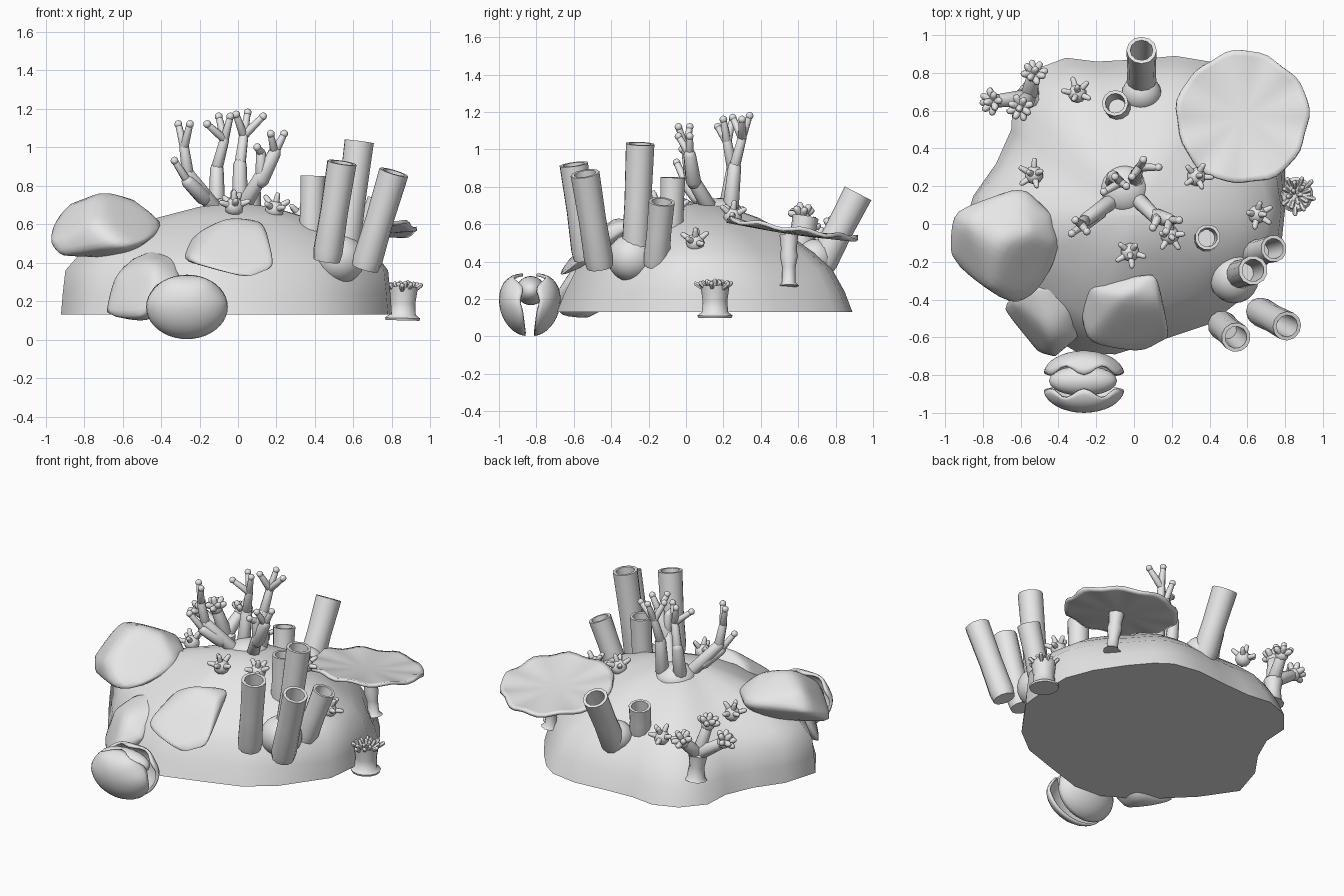
import bpy
import bmesh
from math import sin, cos, pi, tau, sqrt
from mathutils import Vector, Matrix

if "Cube" in bpy.data.objects:
    bpy.data.objects.remove(bpy.data.objects["Cube"])

stone = bpy.data.materials.new("pale_grey")
stone.use_nodes = True
stone.diffuse_color = (0.8, 0.8, 0.8, 1)
stone.node_tree.nodes["Principled BSDF"].inputs["Base Color"].default_value = (0.8, 0.8, 0.8, 1)


def finish(name, bm, angle=50, thickness=0):
    """Turn a bmesh into a smooth-shaded object."""
    bmesh.ops.remove_doubles(bm, verts=bm.verts, dist=0.0005)
    bmesh.ops.recalc_face_normals(bm, faces=bm.faces)
    mesh = bpy.data.meshes.new(name)
    bm.to_mesh(mesh)
    bm.free()
    mesh.materials.append(stone)
    ob = bpy.data.objects.new(name, mesh)
    bpy.context.collection.objects.link(ob)
    bpy.ops.object.select_all(action='DESELECT')
    ob.select_set(True)
    bpy.context.view_layer.objects.active = ob
    bpy.ops.object.shade_smooth_by_angle(angle=angle * pi / 180)
    if thickness:
        mod = ob.modifiers.new("thickness", 'SOLIDIFY')
        mod.thickness = thickness
        mod.offset = 0


def skin(bm, rings, cap_end=True):
    """Bridge rings of points, cap the start and, if wanted, the end."""
    rows = [[bm.verts.new(p) for p in ring] for ring in rings]
    n = len(rows[0])
    for a, b in zip(rows, rows[1:]):
        for i in range(n):
            j = (i + 1) % n
            bm.faces.new((a[i], a[j], b[j], b[i]))
    bm.faces.new(rows[0][::-1])
    if cap_end:
        bm.faces.new(rows[-1])


def lathe(bm, p, q, profile, n=10):
    """Turn (radius, distance) pairs about the axis from p towards q."""
    p, q = Vector(p), Vector(q)
    rot = (q - p).to_track_quat('Z', 'Y')
    skin(bm, [[p + rot @ Vector((r * cos(tau * i / n), r * sin(tau * i / n), d))
               for i in range(n)] for r, d in profile])


def limb(bm, p, q, r1, r2, n=8):
    d = (Vector(q) - Vector(p)).length
    e = 0.0005
    lathe(bm, p, q, [(e, -r1), (.7 * r1, -.7 * r1), (r1, 0), (r2, d),
                     (.7 * r2, d + .7 * r2), (e, d + r2)], n)


def ball(bm, c, size, level=2):
    m = Matrix.Translation(c) @ Matrix.Diagonal((*size, 1))
    bmesh.ops.create_icosphere(bm, subdivisions=level, radius=1, matrix=m)


# Mound: one outline shrunk ring by ring, steep at the sides, sloping at the front and back
outline = [(-.1, -.69), (.16, -.61), (.4, -.53), (.58, -.39), (.78, -.11), (.8, .08),
           (.8, .3), (.73, .48), (.61, .66), (.5, .79), (.4, .86), (.22, .89), (0, .87),
           (-.2, .86), (-.36, .88), (-.52, .82), (-.64, .68), (-.65, .5), (-.73, .32),
           (-.85, .15), (-.92, -.08), (-.77, -.3), (-.52, -.55), (-.3, -.68)]
# Shrink factors at the front, sides and back, then the height
steps = [(1, 1, 1, .13), (.94, .99, .95, .24), (.86, .975, .87, .36), (.75, .89, .75, .45),
         (.54, .7, .58, .555), (.36, .45, .4, .635), (.18, .22, .22, .69), (.01, .01, .01, .71)]
rings = []
for front, side, back, z in steps:
    ring = []
    for x, y in outline:
        b = min(1, max(0, (y - .1) * 1.8))
        f = min(1, max(0, (-y - .1) * 2.5))
        s = side * (1 - b - f) + back * b + front * f
        ring.append((x * s, .05 + (y - .05) * s, z))
    rings.append(ring)
bm = bmesh.new()
skin(bm, rings)
finish("reef_mound", bm, 55)


# Boulders: hulls of a few corners, subdivided and worn smooth, then fitted to the corners' box
def boulder(name, corners):
    bm = bmesh.new()
    for c in corners:
        bm.verts.new(c)
    bmesh.ops.convex_hull(bm, input=bm.verts)
    loose = [v for v in bm.verts if not v.link_faces]
    bmesh.ops.delete(bm, geom=loose, context='VERTS')
    bmesh.ops.subdivide_edges(bm, edges=bm.edges, cuts=5, use_grid_fill=True)
    for _ in range(4):
        bmesh.ops.smooth_vert(bm, verts=bm.verts, factor=.5, use_axis_x=True, use_axis_y=True, use_axis_z=True)
    for k in range(3):
        want, have = [c[k] for c in corners], [v.co[k] for v in bm.verts]
        scale = (max(want) - min(want)) / (max(have) - min(have))
        low = min(have)
        for v in bm.verts:
            v.co[k] = min(want) + (v.co[k] - low) * scale
    finish(name, bm, 80)


boulder("left_boulder", [(-.95, .06, .6), (-.97, -.15, .5), (-.93, -.2, .43), (-.6, .18, .6),
                         (-.45, .04, .6), (-.4, -.12, .58), (-.62, -.41, .48), (-.52, -.3, .5),
                         (-.72, -.1, .76), (-.58, -.05, .72), (-.88, 0, .7), (-.6, 0, .43), (-.76, -.32, .6)])
boulder("low_boulder", [(-.68, -.45, .13), (-.62, -.42, .34), (-.55, -.32, .42), (-.45, -.33, .46),
                        (-.3, -.38, .43), (-.3, -.6, .3), (-.42, -.7, .2), (-.5, -.68, .12),
                        (-.45, -.58, .4), (-.45, -.5, .1)])
boulder("front_boulder", [(-.25, -.33, .5), (.1, -.27, .6), (.13, -.43, .56), (.18, -.63, .36),
                          (.1, -.67, .33), (-.1, -.62, .38), (-.24, -.62, .42), (-.28, -.45, .43),
                          (-.05, -.4, .63), (.1, -.42, .6), (-.17, -.4, .57)])

# Clam: two cupped shells with wavy rims, closest at the bottom, around a soft body
centre = Vector((-.265, -.835, .17))
for name, side in (("clam_front_shell", -1), ("clam_back_shell", 1)):
    rings = []
    for t in range(9):
        a = pi / 2 * (.03 + .93 * t / 8)
        ring = []
        for i in range(40):
            u = tau * i / 40
            wave = .02 * cos(6 * u) * (t / 8) ** 4 * max(0, sin(u) + .3)
            ring.append(centre + Vector((.205 * sin(a) * cos(u),
                                         side * (.12 * cos(a) + .035 + .02 * sin(u) * sin(a) + wave),
                                         .16 * sin(a) * sin(u))))
        rings.append(ring)
    bm = bmesh.new()
    skin(bm, rings, False)
    finish(name, bm, 60, .016)
bm = bmesh.new()
ball(bm, (-.27, -.83, .245), (.18, .08, .078), 3)
finish("clam_body", bm, 80)

# Tube sponges: hollow, open at the top
tubes = [((.46, -.53, .41), (.54, -.6, .92), .078), ((.66, -.46, .37), (.81, -.54, .87), .078),
         ((.55, -.27, .4), (.63, -.245, 1.03), .078), ((.62, -.16, .38), (.74, -.13, .72), .072),
         ((.38, -.08, .5), (.39, -.07, .85), .068), ((.04, .71, .36), (.04, .92, .765), .08),
         ((-.08, .6, .42), (-.1, .64, .64), .07)]
for i, (p, q, r) in enumerate(tubes):
    bm = bmesh.new()
    d = (Vector(q) - Vector(p)).length
    lathe(bm, p, q, [(.9 * r, 0), (r, .05), (.94 * r, d * .5), (r, d), (.75 * r, d), (.66 * r, d * .4)], 12)
    finish(f"tube_sponge_{i + 1}", bm, 45)
for name, c, s in (("side_sponge_foot", (.53, -.29, .42), (.13, .13, .13)),
                   ("back_sponge_foot", (.04, .69, .42), (.105, .1, .1))):
    bm = bmesh.new()
    ball(bm, c, s, 3)
    finish(name, bm, 80)

# Table coral: thin rippled plate, tilted back, on a short stalk
rings = []
for t in (.06, .25, .5, .75, .92, 1):
    ring = []
    for i in range(48):
        u = tau * i / 48
        r = .35 * t * (1 + t * (.02 * sin(5 * u) + .012 * sin(11 * u + 1)))
        x, y = r * cos(u), r * sin(u)
        ring.append((.575 + x, .565 + y, .555 - .15 * y + .02 * t * t + .01 * t ** 3 * sin(9 * u)))
    rings.append(ring)
bm = bmesh.new()
skin(bm, rings, False)
finish("table_coral_plate", bm, 60, .02)
bm = bmesh.new()
lathe(bm, (.64, .55, .27), (.6, .55, .57),
      [(.055, 0), (.036, .02), (.036, .1), (.048, .16), (.042, .2), (.05, .275)], 10)
finish("table_coral_stalk", bm)

# Cup anemone on the left side
bm = bmesh.new()
lathe(bm, (.855, .155, .1), (.86, .155, .3),
      [(.09, 0), (.094, .012), (.07, .03), (.066, .09), (.076, .16), (.078, .175), (.05, .165)], 14)
for i in range(18):
    u = tau * i * .382
    k = sqrt((i + .5) / 18)
    c, s = cos(u) * k, sin(u) * k
    limb(bm, (.86 + .055 * c, .155 + .055 * s, .25), (.865 + .1 * c, .155 + .11 * s, .3 - .02 * k), .014, .013, 6)
finish("cup_anemone", bm)


# Small star polyps: a ball with stubby fingers around and on top
def star(bm, c, up, r, reach, fingers, twist, tip):
    c = Vector(c)
    rot = Vector(up).to_track_quat('Z', 'Y')
    ball(bm, c, (r, r, r))
    dirs = [(0, 0, 1)] + [(cos(tau * i / fingers + twist), sin(tau * i / fingers + twist), .45 + .4 * (i % 2))
                          for i in range(fingers)]
    for d in dirs:
        limb(bm, c, c + rot @ (Vector(d).normalized() * reach), .022, tip, 7)


stars = [((-.3, .69, .5), (0, .5, 1)), ((-.53, .26, .56), (-.4, .2, 1)),
         ((.33, .25, .64), (.3, .1, 1)), ((.65, .05, .5), (.6, 0, 1)),
         ((-.02, -.15, .69), (0, -.3, 1)), ((.19, -.06, .675), (.2, -.2, 1))]
for i, (c, up) in enumerate(stars):
    bm = bmesh.new()
    star(bm, c, up, .05, .08, 5, i * .9, .014)
    finish(f"star_polyp_{i + 1}", bm)

# Bud coral at the back right corner
bm = bmesh.new()
base, fork = (-.55, .68, .28), (-.56, .67, .45)
lathe(bm, base, fork, [(.07, 0), (.055, .02), (.048, .09), (.06, .17), (.03, .2)])
for i, tip in enumerate([(-.74, .65, .57), (-.6, .62, .64), (-.53, .79, .57)]):
    limb(bm, fork, tip, .045, .034)
    star(bm, tip, Vector(tip) - Vector(fork) + Vector((0, 0, .1)), .042, .062, 8, i, .019)
finish("bud_coral", bm)

# Branching coral on the summit: each stem forks into thin tips
stems = [
    ([(-.12, .12, .68), (-.26, .02, .86), (-.28, .0, 1.0)], [(-.31, .02, 1.12), (-.25, -.04, 1.12)]),
    ([(-.18, .07, .74), (-.26, .0, .82)], [(-.33, -.05, .93)]),
    ([(-.11, .22, .7), (-.11, .25, .89), (-.07, .22, 1.04)], [(-.16, .17, 1.12), (-.1, .25, 1.16), (-.04, .2, 1.16)]),
    ([(.01, .24, .7), (.01, .26, .91), (.03, .3, 1.06)], [(-.01, .25, 1.17), (.05, .34, 1.18), (.13, .3, 1.16)]),
    ([(.02, .13, .68), (.12, .03, .85), (.12, .02, .97)], [(.1, -.02, 1.0)]),
    ([(.12, .04, .83), (.19, .02, .97)], [(.17, -.04, 1.07), (.24, .02, 1.07)]),
]
bm = bmesh.new()
for path, tips in stems:
    for k, (a, b) in enumerate(zip(path, path[1:])):
        limb(bm, a, b, .043 - .012 * k, .035 - .01 * k)
    for tip in tips:
        limb(bm, path[-1], tip, .023, .017)
        ball(bm, tip, (.021, .021, .021), 2)
finish("branch_coral", bm)
bm = bmesh.new()
ball(bm, (-.05, .18, .65), (.13, .13, .09), 3)
finish("branch_coral_foot", bm, 80)
